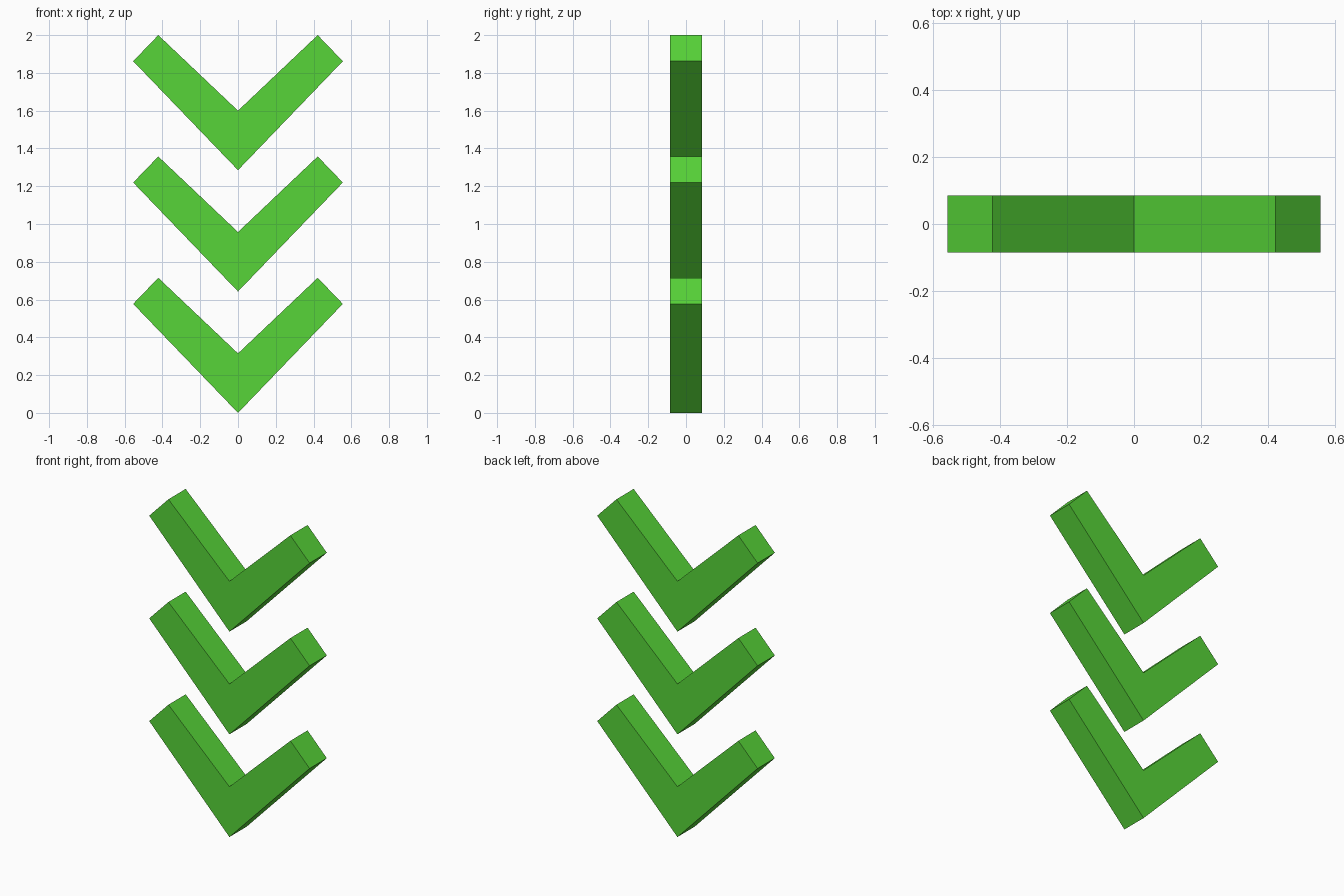
import bpy
import bmesh

if "Cube" in bpy.data.objects:
    bpy.data.objects.remove(bpy.data.objects["Cube"])

HALF_DEPTH = 0.085
SPACING = 0.6425

green = bpy.data.materials.new("green")
green.diffuse_color = (0.095, 0.66, 0.04, 1)
green.use_nodes = True
green.node_tree.nodes["Principled BSDF"].inputs["Base Color"].default_value = green.diffuse_color

# Right half of the chevron outline (x, z), from bottom tip to inner notch
right = [(0, 0), (0.555, 0.577), (0.422, 0.715), (0, 0.315)]
left = [(-x, z) for x, z in reversed(right[1:3])]
outline = right + left


def chevron(name, base):
    """Extrude the V outline along y at the given height."""
    bm = bmesh.new()
    face = bm.faces.new([bm.verts.new((x, -HALF_DEPTH, z)) for x, z in outline])
    ext = bmesh.ops.extrude_face_region(bm, geom=[face])
    verts = [g for g in ext["geom"] if isinstance(g, bmesh.types.BMVert)]
    bmesh.ops.translate(bm, verts=verts, vec=(0, 2 * HALF_DEPTH, 0))
    bmesh.ops.recalc_face_normals(bm, faces=bm.faces)
    mesh = bpy.data.meshes.new(name)
    bm.to_mesh(mesh)
    bm.free()
    mesh.materials.append(green)
    obj = bpy.data.objects.new(name, mesh)
    obj.location.z = base
    bpy.context.collection.objects.link(obj)


# Stack of three arrows pointing down
for i, name in enumerate(("lower_chevron", "middle_chevron", "upper_chevron")):
    chevron(name, i * SPACING)
